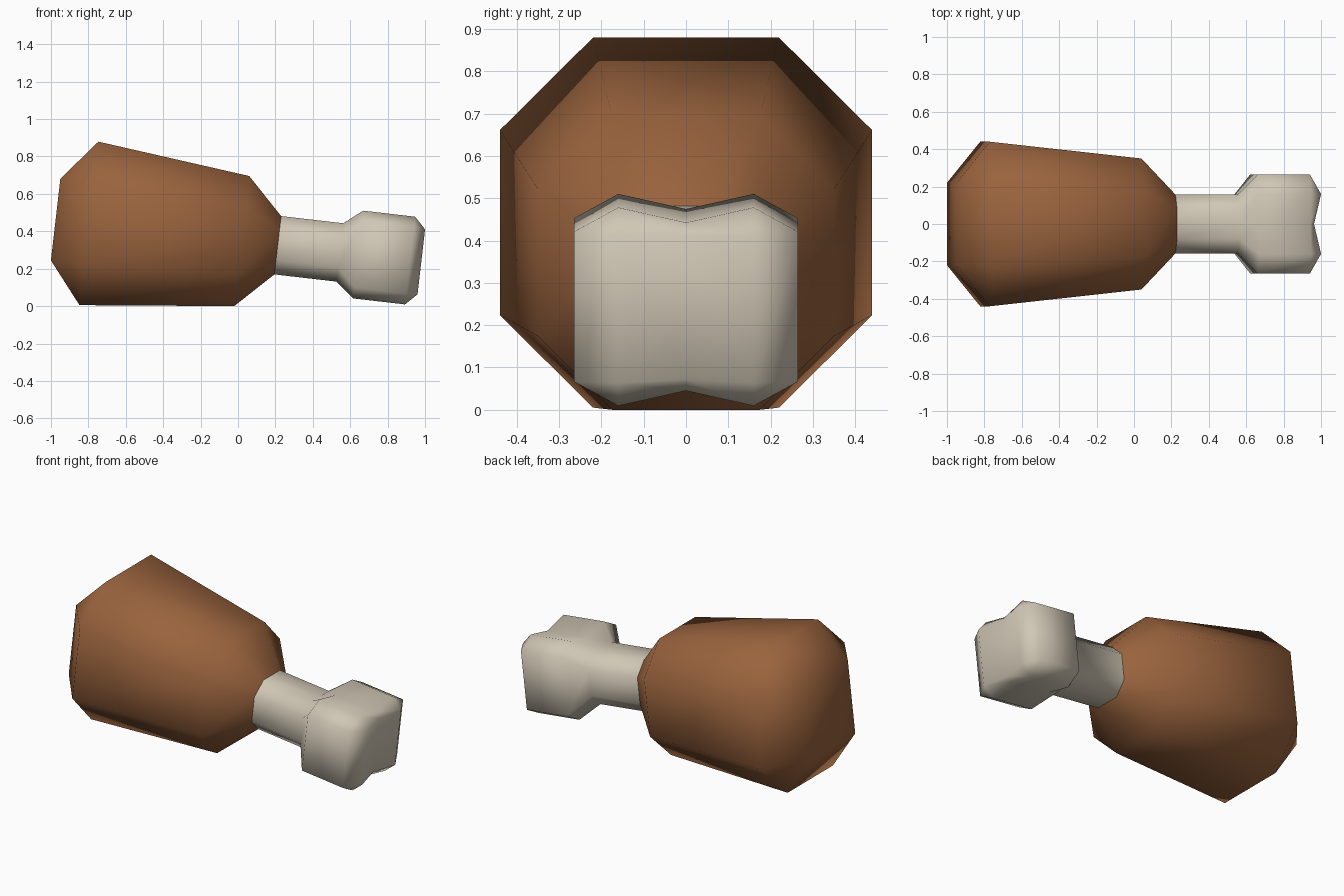
import bpy, bmesh, math

if "Cube" in bpy.data.objects:
    bpy.data.objects.remove(bpy.data.objects["Cube"])

TILT = math.radians(6.6)   # the whole drumstick leans down toward the bone


def material(name, rgb):
    m = bpy.data.materials.new(name)
    m.diffuse_color = (*rgb, 1)
    m.use_nodes = True
    m.node_tree.nodes["Principled BSDF"].inputs["Base Color"].default_value = m.diffuse_color
    return m


def octagon(h, c):
    """Right half of a chamfered square: half size h, flat half width c."""
    return [(c, h), (h, c), (h, -c), (c, -h)]


def lobes(mid, p, q):
    """Right half of a two-lobed section with a crease at y = 0."""
    return [(0, mid), p, q, (q[0], -q[1]), (p[0], -p[1]), (0, -mid)]


def loft(name, rings, mat, cap, dent=0.0):
    """Skin rings (x, half profile) along the tilted axis; cap = index of the closed ring."""
    bm = bmesh.new()
    loops = []
    for i, (x, half) in enumerate(rings):
        prof = half + [(-y, v) for y, v in reversed(half) if y != 0]
        loop = []
        for y, v in prof:
            xc = x - (dent if i == len(rings) - 1 and y == 0 else 0)
            zc = 0.35 - math.tan(TILT) * xc
            loop.append(bm.verts.new((xc + v * math.sin(TILT), y, zc + v * math.cos(TILT))))
        loops.append(loop)
    for a, b in zip(loops, loops[1:]):
        n = len(a)
        for k in range(n):
            j = (k + 1) % n
            bm.faces.new((a[k], a[j], b[j], b[k]))
    end = loops[cap]
    if dent:                                   # folded end, split down the crease
        bm.faces.new(end[:6])
        bm.faces.new(end[5:] + end[:1])
    else:
        bm.faces.new(end)
    bmesh.ops.remove_doubles(bm, verts=bm.verts, dist=1e-4)
    bmesh.ops.recalc_face_normals(bm, faces=bm.faces)
    me = bpy.data.meshes.new(name)
    bm.to_mesh(me)
    bm.free()
    me.materials.append(mat)
    for p in me.polygons:
        p.use_smooth = True
    ob = bpy.data.objects.new(name, me)
    bpy.context.collection.objects.link(ob)
    return ob


brown = material("roasted brown", (0.32, 0.125, 0.047))
ivory = material("bone ivory", (0.63, 0.57, 0.46))

# Meat: chamfered block tapering to the bone
loft("meat", [(-0.975, octagon(0.22, 0.22)),
              (-0.797, octagon(0.44, 0.22)),
              (0.02, octagon(0.35, 0.175)),
              (0.2125, octagon(0.157, 0.08))], brown, cap=0)

# Bone: octagonal shaft flaring into a two-lobed knuckle
shaft = lobes(0.157, (0.08, 0.157), (0.157, 0.08))
knuckle = lobes(0.2, (0.16, 0.236), (0.265, 0.178))
tip = lobes(0.17, (0.16, 0.175), (0.16, 0.175))
loft("bone", [(0.2125, shaft), (0.545, shaft), (0.642, knuckle),
              (0.92, knuckle), (0.98, tip)], ivory, cap=-1, dent=0.037)
